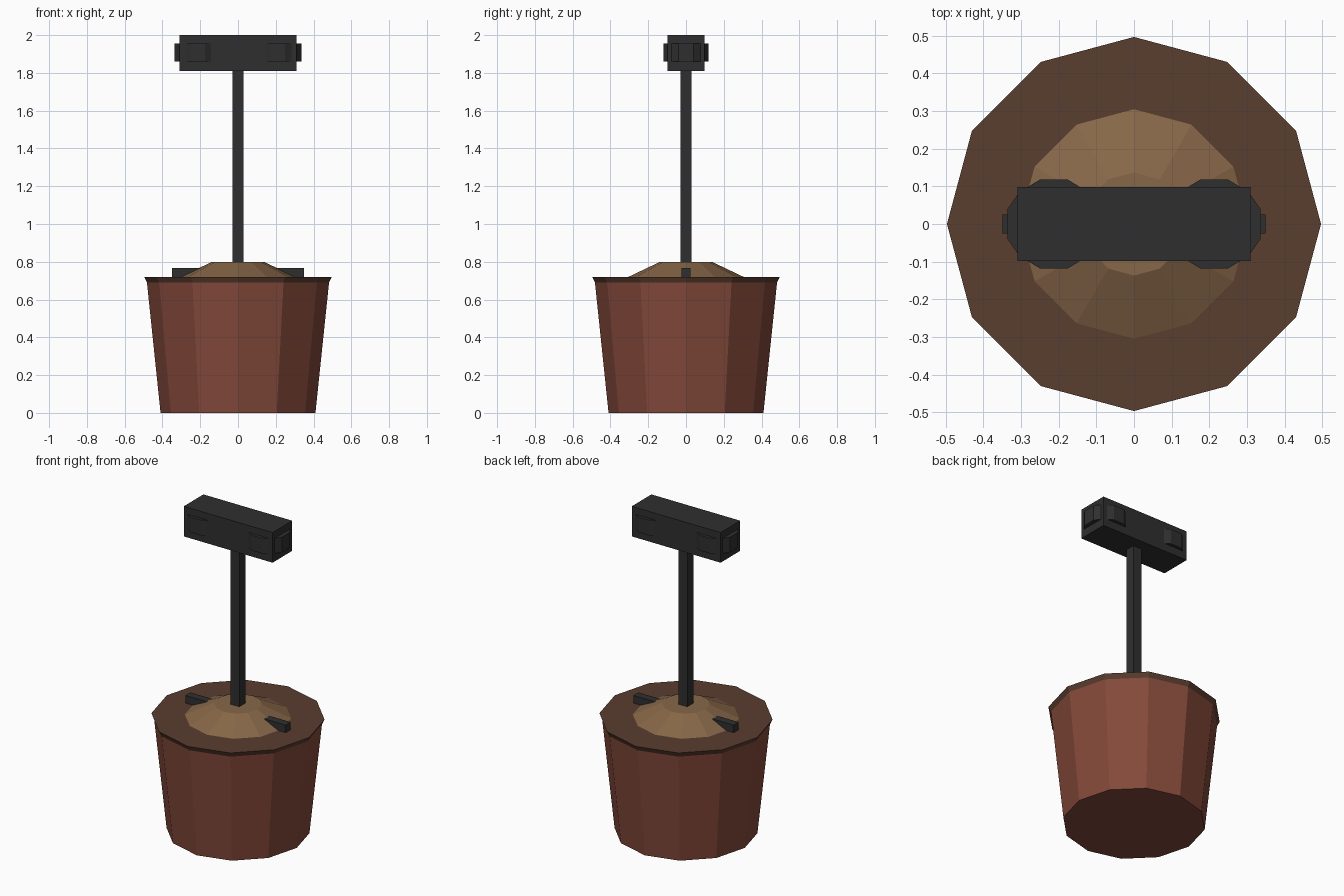
import bpy, bmesh, math

old = bpy.data.objects.get("Cube")
if old:
    bpy.data.objects.remove(old, do_unlink=True)


def material(name, hex_color):
    def linear(c):
        c /= 255
        return c / 12.92 if c <= 0.04045 else ((c + 0.055) / 1.055) ** 2.4
    rgba = [linear(c) for c in bytes.fromhex(hex_color)] + [1]
    m = bpy.data.materials.new(name)
    m.use_nodes = True
    m.diffuse_color = rgba
    bsdf = next(n for n in m.node_tree.nodes if n.type == "BSDF_PRINCIPLED")
    bsdf.inputs["Base Color"].default_value = rgba
    return m


clay = material("red clay", "84493A")
soil = material("dark soil", "5A3D2F")
sand = material("tan earth", "876748")
black = material("charcoal", "2F2F2F")


def finish(name, bm, mat):
    bmesh.ops.recalc_face_normals(bm, faces=bm.faces)
    mesh = bpy.data.meshes.new(name)
    bm.to_mesh(mesh)
    bm.free()
    mesh.materials.append(mat)
    ob = bpy.data.objects.new(name, mesh)
    bpy.context.collection.objects.link(ob)
    return ob


def frustum(name, r_low, r_high, z_low, z_high, mat, sides=12):
    """Faceted cone section with a corner on each axis."""
    bm = bmesh.new()
    rings = [[bm.verts.new((r * math.cos(math.tau * i / sides),
                            r * math.sin(math.tau * i / sides), z))
              for i in range(sides)] for r, z in ((r_low, z_low), (r_high, z_high))]
    low, high = rings
    for i in range(sides):
        j = (i + 1) % sides
        bm.faces.new((low[i], low[j], high[j], high[i]))
    bm.faces.new(low[::-1])
    bm.faces.new(high)
    return finish(name, bm, mat)


def box(name, x, y, z_low, z_high, mat):
    """Centred box with half sizes x and y."""
    bm = bmesh.new()
    bmesh.ops.create_cube(bm, size=2)
    for v in bm.verts:
        v.co = (v.co.x * x, v.co.y * y, z_high if v.co.z > 0 else z_low)
    return finish(name, bm, mat)


def lamp_panel(name, half_base, half_face, depth, location, angle):
    """Raised panel with slanted sides, facing -y before rotation."""
    bm = bmesh.new()
    profile = [(-half_base, 0), (-half_face, -depth), (half_face, -depth), (half_base, 0)]
    face = bm.faces.new([bm.verts.new((x, y, -0.048)) for x, y in profile])
    ext = bmesh.ops.extrude_face_region(bm, geom=[face])
    for v in ext["geom"]:
        if isinstance(v, bmesh.types.BMVert):
            v.co.z += 0.096
    ob = finish(name, bm, black)
    ob.location = location
    ob.rotation_euler.z = angle


# Pot and filling
frustum("pot_body", 0.41, 0.482, 0, 0.69, clay)
frustum("soil_rim", 0.482, 0.497, 0.69, 0.72, soil)
frustum("earth_mound", 0.305, 0.137, 0.72, 0.8, sand)

# Base bar, post and head
box("base_bar", 0.35, 0.025, 0.72, 0.768, black)
box("post", 0.03, 0.03, 0.77, 1.81, black)
box("head", 0.31, 0.098, 1.81, 2, black)

# Panels on the head
for side, s in (("left", 1), ("right", -1)):
    lamp_panel(f"front_panel_{side}", 0.07, 0.037, 0.02, (s * 0.213, -0.098, 1.908), 0)
    lamp_panel(f"back_panel_{side}", 0.07, 0.037, 0.02, (s * 0.213, 0.098, 1.908), math.pi)
    lamp_panel(f"end_panel_{side}", 0.077, 0.04, 0.026, (s * 0.31, 0, 1.908), s * math.pi / 2)
